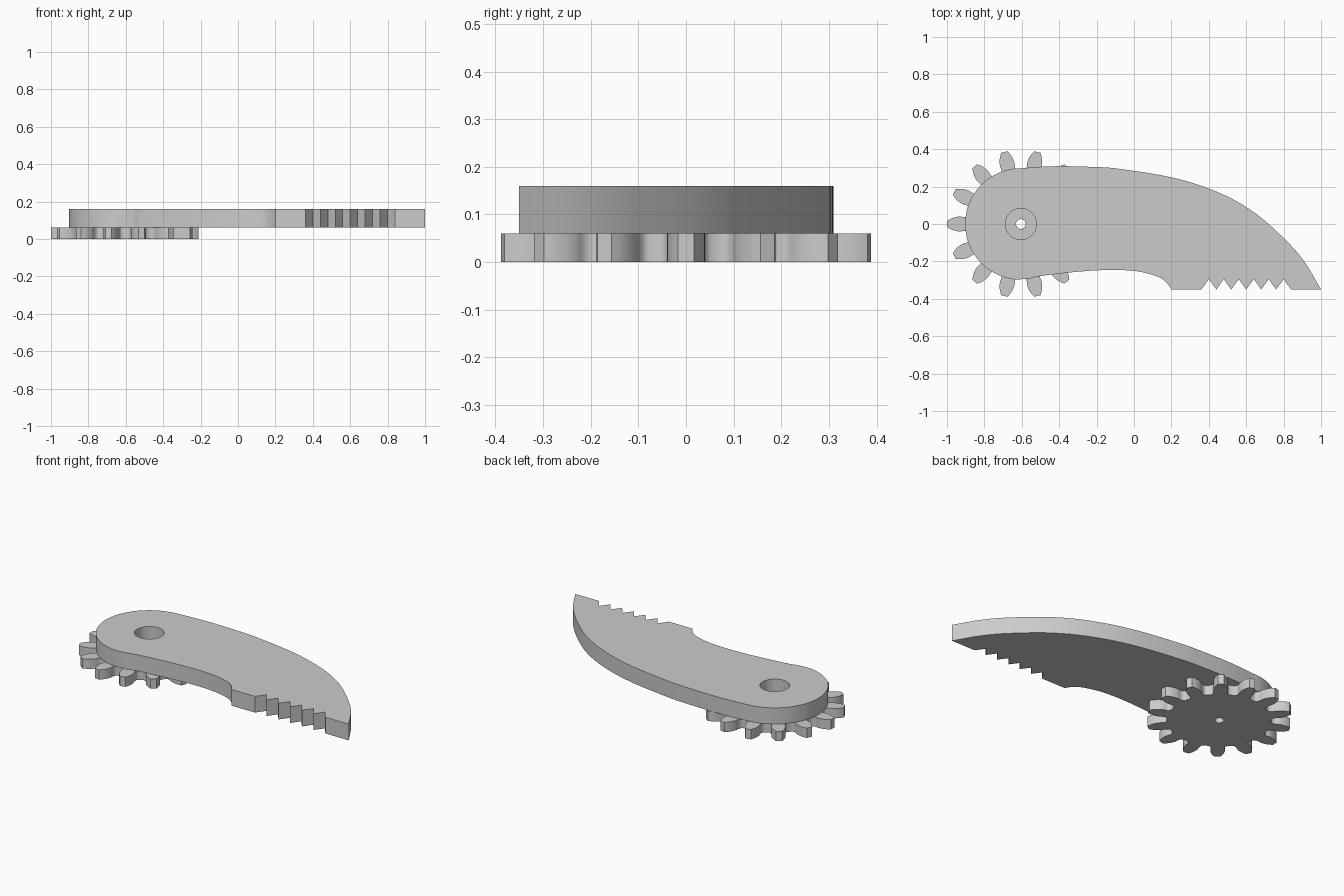
import bpy, bmesh, math
from mathutils import Vector
from mathutils.geometry import interpolate_bezier

cube = bpy.data.objects.get("Cube")
if cube:
    bpy.data.objects.remove(cube, do_unlink=True)

steel = bpy.data.materials.new("plain grey")
steel.use_nodes = True
GREY = (0.6, 0.6, 0.6, 1)
steel.diffuse_color = GREY
steel.node_tree.nodes["Principled BSDF"].inputs["Base Color"].default_value = GREY

PIVOT = Vector((-0.605, 0))


def polar(radius, angle):
    return PIVOT + Vector((math.cos(angle), math.sin(angle))) * radius


def circle(radius, count):
    return [polar(radius, math.tau * i / count) for i in range(count)]


def smooth_path(points, steps=8):
    """Smooth curve passing through the points."""
    p = [Vector(q) for q in points]
    p = [2 * p[0] - p[1]] + p + [2 * p[-1] - p[-2]]
    path = []
    for a, b, c, d in zip(p, p[1:], p[2:], p[3:]):
        path += interpolate_bezier(b, b + (c - a) / 6, c - (d - b) / 6, c, steps + 1)[:-1]
    return path + [p[-2]]


def plate(name, loops, bottom, top):
    """Flat plate from an outer outline and hole outlines."""
    bm = bmesh.new()
    for loop in loops:
        verts = [bm.verts.new((q[0], q[1], bottom)) for q in loop]
        for a, b in zip(verts, verts[1:] + verts[:1]):
            bm.edges.new((a, b))
    bmesh.ops.triangle_fill(bm, edges=bm.edges[:], use_beauty=True)
    result = bmesh.ops.extrude_face_region(bm, geom=bm.faces[:])
    raised = [g for g in result["geom"] if isinstance(g, bmesh.types.BMVert)]
    bmesh.ops.translate(bm, verts=raised, vec=(0, 0, top - bottom))
    bmesh.ops.recalc_face_normals(bm, faces=bm.faces[:])
    mesh = bpy.data.meshes.new(name)
    bm.to_mesh(mesh)
    bm.free()
    mesh.materials.append(steel)
    obj = bpy.data.objects.new(name, mesh)
    bpy.context.collection.objects.link(obj)
    bpy.ops.object.select_all(action="DESELECT")
    obj.select_set(True)
    bpy.context.view_layer.objects.active = obj
    bpy.ops.object.shade_smooth_by_angle(angle=math.radians(30))


# Gear: undercut teeth, listed as (radius, half width) from root to tip
TEETH = 14
flank = smooth_path([(0.284, 0.05), (0.29, 0.042), (0.305, 0.037), (0.325, 0.0395),
                     (0.346, 0.038), (0.372, 0.03), (0.395, 0.0165)], 3)
gear = []
for i in range(TEETH):
    middle = math.tau * i / TEETH
    gear += [polar(r, middle - w / r) for r, w in flank]
    gear += [polar(r, middle + w / r) for r, w in reversed(flank)]
plate("gear", [gear, circle(0.026, 32)], 0, 0.06)

# Arm: rounded hub, curved back, toothed jaw, hollow underside
back = smooth_path([(-0.605, 0.298), (-0.48, 0.307), (-0.365, 0.309), (-0.22, 0.305),
                    (-0.08, 0.295), (0.22, 0.245), (0.46, 0.165), (0.645, 0.06),
                    (0.805, -0.08), (0.91, -0.2), (1, -0.35)])
jaw = [(0.84 - 0.04 * i, -0.295 if i % 2 else -0.35) for i in range(13)]
belly = smooth_path([(0.2, -0.35), (0.175, -0.315), (0.13, -0.283), (0.03, -0.255),
                     (-0.08, -0.246), (-0.2, -0.248), (-0.33, -0.258),
                     (-0.5, -0.278), (-0.56, -0.293)])
hub = [polar(0.298, math.radians(265 - 5 * i)) for i in range(35)]
plate("arm", [back + jaw + belly + hub, circle(0.083, 48)], 0.06, 0.16)
